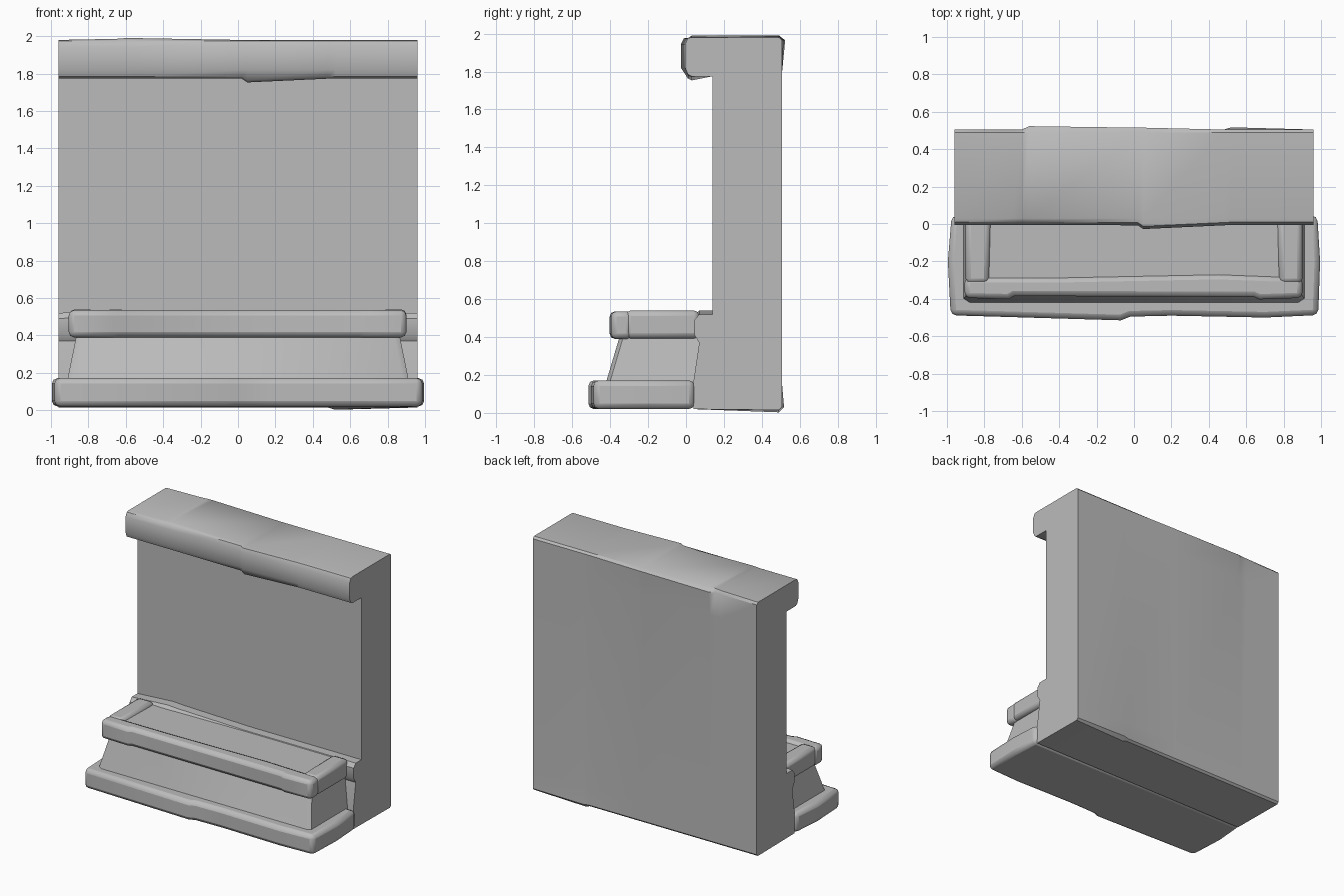
import bpy, bmesh, math
from mathutils import Vector

if "Cube" in bpy.data.objects:
    bpy.data.objects.remove(bpy.data.objects["Cube"])

# Single stone colour
stone = bpy.data.materials.new("grey_stone")
stone.use_nodes = True
colour = (0.5, 0.5, 0.5, 1)
stone.diffuse_color = colour
stone.node_tree.nodes["Principled BSDF"].inputs["Base Color"].default_value = colour


def loft(name, rings, bevel=0):
    """Skin matching closed rings of points, cap both ends, chamfer and smooth."""
    bm = bmesh.new()
    rows = [[bm.verts.new(p) for p in ring] for ring in rings]
    n = len(rows[0])
    for a, b in zip(rows, rows[1:]):
        for i in range(n):
            j = (i + 1) % n
            bm.faces.new((a[i], a[j], b[j], b[i]))
    bm.faces.new(rows[0])
    bm.faces.new(rows[-1])
    bmesh.ops.recalc_face_normals(bm, faces=bm.faces)
    mesh = bpy.data.meshes.new(name)
    bm.to_mesh(mesh)
    bm.free()
    mesh.materials.append(stone)
    obj = bpy.data.objects.new(name, mesh)
    bpy.context.collection.objects.link(obj)
    if bevel:
        mod = obj.modifiers.new("rounded_edges", "BEVEL")
        mod.width = bevel
        mod.segments = 2
        mod.limit_method = "ANGLE"
        mod.angle_limit = math.radians(40)
    bpy.ops.object.select_all(action="DESELECT")
    obj.select_set(True)
    bpy.context.view_layer.objects.active = obj
    bpy.ops.object.shade_smooth_by_angle(angle=math.radians(50 if bevel else 35))
    return obj


def prism(name, outline, z0, z1, bevel):
    return loft(name, [[(x, y, z) for x, y in outline] for z in (z0, z1)], bevel)


# Wall section at one station: nose, back, top, sill and foot shift for worn stone
def wall_section(x, nose, back, top, sill, foot):
    pts = [(0.04, 0.02), (0.04, 0.17), (0.07, 0.37), (0.045, 0.41), (0.045, 0.49 + sill),
           (0.07, 0.52 + sill), (0.14, 0.52 + sill), (0.14, 1.775),
           (0.03, 1.775 - nose), (0.01, 1.785 - nose), (-0.005 - nose, 1.82),
           (-0.005 - nose, 1.945), (0.01 - nose, 1.975), (0.03, 1.98 + top),
           (0.49, 1.98 + top), (0.505 + back, 1.965), (0.505, 1.78),
           (0.505, 0.17), (0.505 + foot, 0.03), (0.49, 0.015 - foot)]
    return [(x, y, z) for y, z in pts]


wall = loft("wall", [wall_section(*s) for s in [
    (-0.96, 0, 0, 0, 0, 0), (-0.65, 0, 0, 0.006, 0.02, 0),
    (-0.6, 0, 0, 0.01, 0.016, 0), (-0.56, 0, 0.018, 0.01, 0.014, 0),
    (0.02, 0.002, 0.01, 0, 0, 0), (0.05, 0.022, 0.01, 0, 0, 0),
    (0.48, 0.002, 0, 0, 0, 0), (0.52, 0, 0, 0, 0, 0.012), (0.96, 0, 0, 0, 0, 0)]])

# Plinth slab
prism("plinth", [(-0.975, 0.045), (-0.995, -0.2), (-0.98, -0.488), (-0.07, -0.515),
                 (-0.02, -0.495), (0.2, -0.49), (0.7, -0.5), (0.985, -0.487),
                 (0.995, -0.2), (0.98, 0.045)], 0.02, 0.172, 0.03)

# Tapered pedestal under the rim
loft("pedestal", [[(-w, 0.1, z), (-w, f + 0.02, z), (-w + 0.03, f, z),
                   (w - 0.03, f, z), (w, f + 0.02, z), (w, 0.1, z)]
                  for w, f, z in [(0.915, -0.425, 0.15), (0.86, -0.345, 0.42)]])

# Recessed ledge panel inside the rim
prism("ledge_panel", [(-0.82, 0.1), (-0.82, -0.32), (0.82, -0.32), (0.82, 0.1)], 0.4, 0.515, 0)

# Front rail of the rim, with lapped ends
prism("rim_front", [(-0.905, -0.285), (-0.905, -0.395), (-0.67, -0.402), (-0.64, -0.385),
                    (0.64, -0.39), (0.67, -0.403), (0.9, -0.395), (0.9, -0.285),
                    (0.45, -0.268), (-0.4, -0.285)], 0.39, 0.535, 0.028)

# Side rails of the rim
for side, name in ((-1, "right"), (1, "left")):
    prism("rim_" + name, [(side * 0.9, 0.07), (side * 0.9, -0.32),
                          (side * 0.775, -0.32), (side * 0.765, 0.07)], 0.392, 0.54, 0.028)
